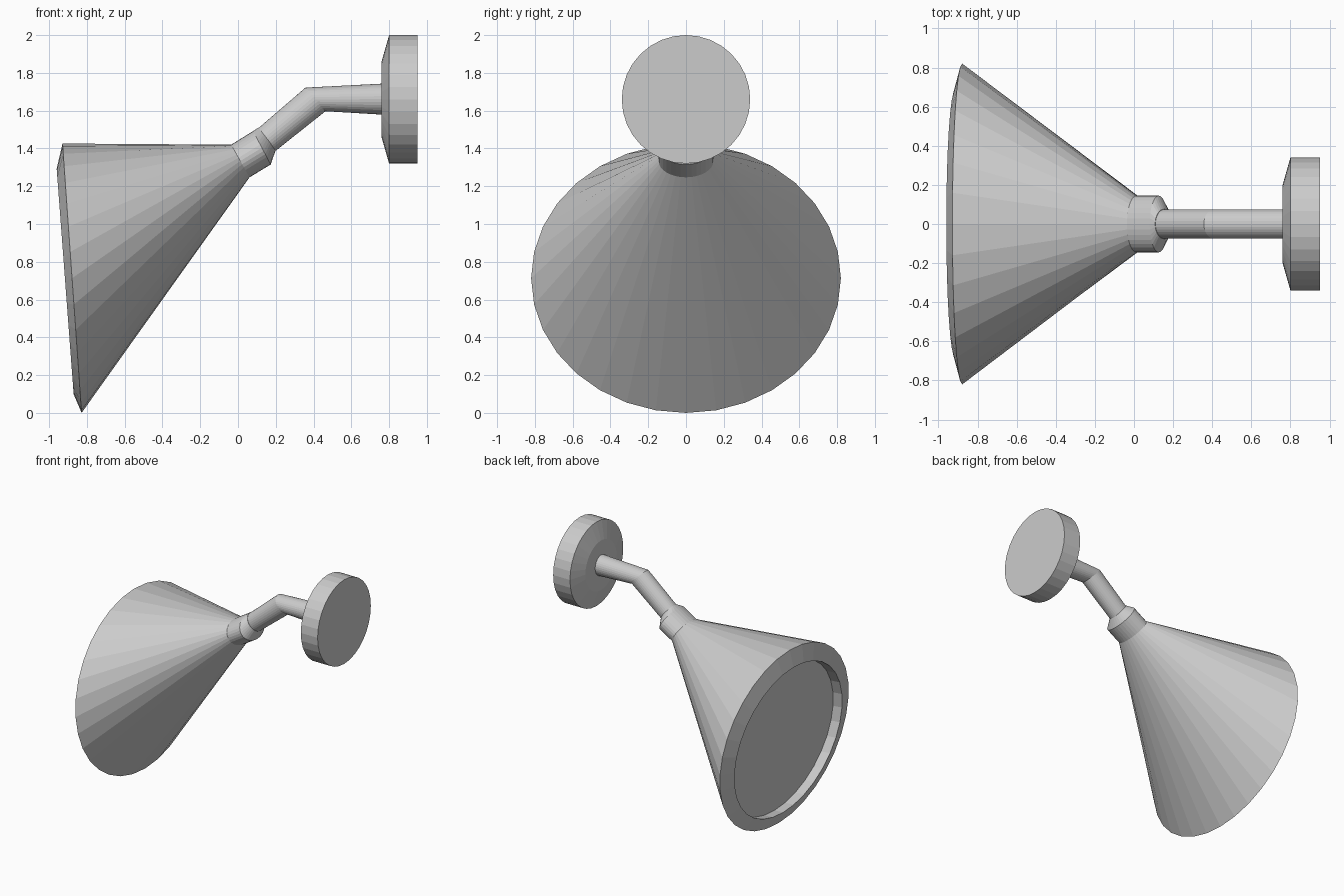
import bpy, bmesh, math
from mathutils import Vector

if "Cube" in bpy.data.objects:
    bpy.data.objects.remove(bpy.data.objects["Cube"])

SIDES = 32
metal = bpy.data.materials.new("grey metal")
metal.diffuse_color = (0.6, 0.6, 0.6, 1)
metal.use_nodes = True
metal.node_tree.nodes["Principled BSDF"].inputs["Base Color"].default_value = metal.diffuse_color


def loft(name, rings):
    """Skin elliptical rings, each (top point xz, bottom point xz, half width in y)."""
    bm = bmesh.new()
    loops = []
    for top, bottom, half_y in rings:
        t = Vector((top[0], 0, top[1]))
        b = Vector((bottom[0], 0, bottom[1]))
        centre, up = (t + b) / 2, (t - b) / 2
        side = Vector((0, half_y, 0))
        loops.append([bm.verts.new(centre + up * math.cos(a) + side * math.sin(a))
                      for a in (2 * math.pi * i / SIDES for i in range(SIDES))])
    for r0, r1 in zip(loops, loops[1:]):
        for i in range(SIDES):
            j = (i + 1) % SIDES
            bm.faces.new((r0[i], r0[j], r1[j], r1[i]))
    bm.faces.new(loops[0])
    bm.faces.new(loops[-1])
    bmesh.ops.recalc_face_normals(bm, faces=bm.faces)
    mesh = bpy.data.meshes.new(name)
    bm.to_mesh(mesh)
    bm.free()
    mesh.materials.append(metal)
    obj = bpy.data.objects.new(name, mesh)
    bpy.context.collection.objects.link(obj)
    return obj


# Conical shade with recessed diffuser, bevelled rim and neck collar
loft("shade", [
    ((-0.88, 1.287), (-0.79, 0.092), 0.685),    # recessed diffuser
    ((-0.96, 1.293), (-0.87, 0.098), 0.685),    # opening edge
    ((-0.929, 1.426), (-0.828, 0.0), 0.82),     # outer rim
    ((-0.036, 1.42), (0.061, 1.247), 0.145),    # neck
    ((0.08, 1.492), (0.173, 1.315), 0.145),     # collar
    ((0.108, 1.511), (0.2, 1.392), 0.076),      # collar taper
])

# Bent tube arm
loft("arm", [
    ((0.09, 1.492), (0.185, 1.376), 0.075),
    ((0.357, 1.722), (0.463, 1.597), 0.075),
    ((0.78, 1.744), (0.78, 1.578), 0.075),
])

# Round wall plate with a bevelled inner face
PLATE_Z = 1.66
loft("wall_plate", [((x, PLATE_Z + r), (x, PLATE_Z - r), r)
                    for x, r in ((0.76, 0.2), (0.80, 0.34), (0.95, 0.34))])
